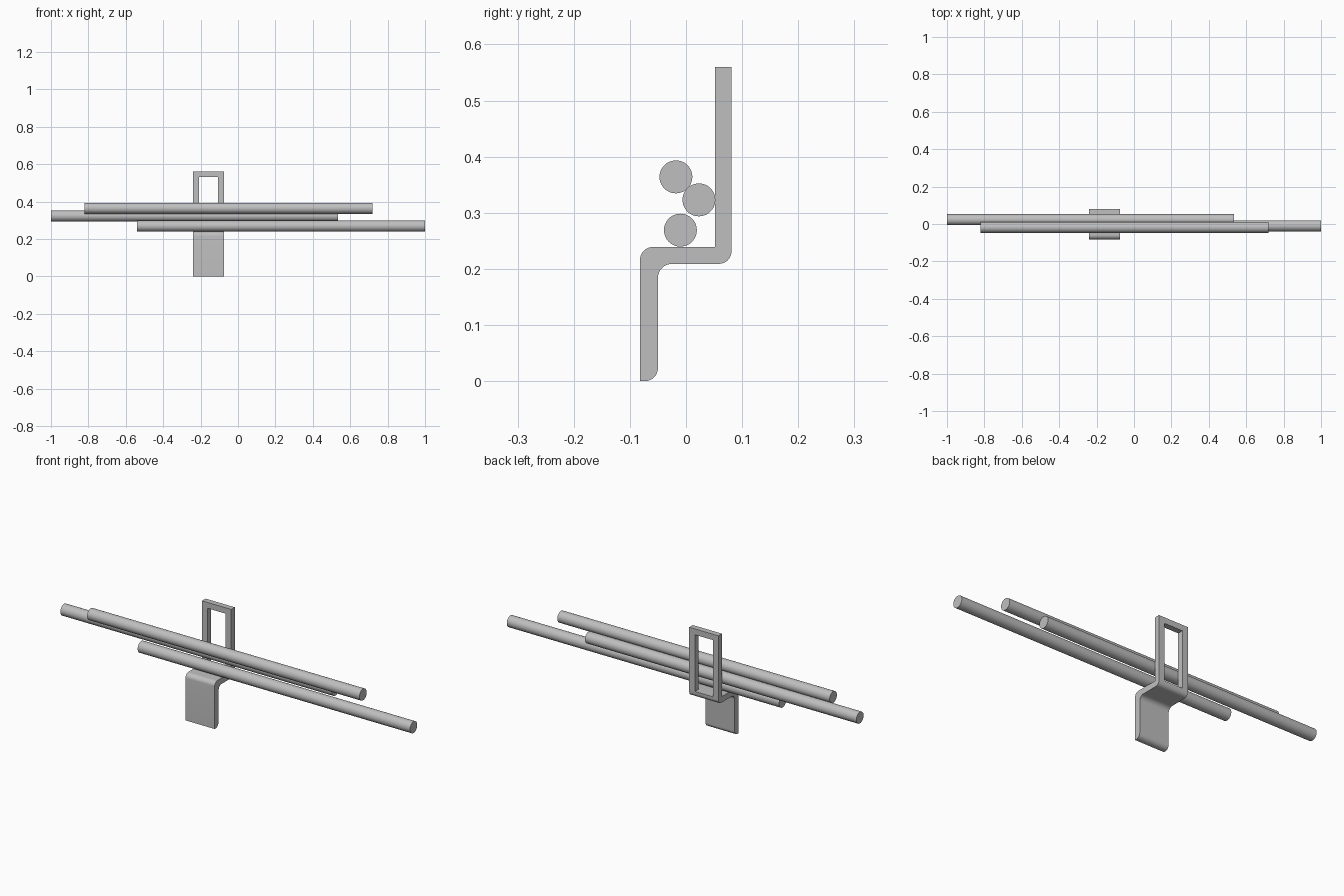
import bpy, bmesh, math
from mathutils import Vector

cube = bpy.data.objects.get("Cube")
if cube:
    bpy.data.objects.remove(cube, do_unlink=True)

grey = bpy.data.materials.new("light_grey")
grey.use_nodes = True
GREY = (0.52, 0.52, 0.52, 1)
grey.diffuse_color = GREY
grey.node_tree.nodes["Principled BSDF"].inputs["Base Color"].default_value = GREY


def finish(obj):
    if not obj.data.materials:
        obj.data.materials.append(grey)
    bpy.ops.object.select_all(action="DESELECT")
    obj.select_set(True)
    bpy.context.view_layer.objects.active = obj
    bpy.ops.object.shade_smooth_by_angle(angle=math.radians(35))


def rod(name, x0, x1, y, z, radius=0.0293):
    bpy.ops.mesh.primitive_cylinder_add(
        vertices=48, radius=radius, depth=x1 - x0,
        location=((x0 + x1) / 2, y, z), rotation=(0, math.pi / 2, 0))
    obj = bpy.context.object
    obj.name = name
    finish(obj)


def rounded(corners, steps=8):
    """Round each (y, z, radius) right-angle corner of a closed outline."""
    points = []
    for i, (y, z, r) in enumerate(corners):
        p = Vector((y, z))
        if r == 0:
            points.append(p)
            continue
        a = (Vector(corners[i - 1][:2]) - p).normalized()
        b = (Vector(corners[(i + 1) % len(corners)][:2]) - p).normalized()
        center = p + (a + b) * r
        for k in range(steps + 1):
            t = k / steps * math.pi / 2
            points.append(center - b * r * math.cos(t) - a * r * math.sin(t))
    return points


def extrude_x(name, outline, x0, x1):
    bm = bmesh.new()
    face = bm.faces.new([bm.verts.new((x0, p[0], p[1])) for p in outline])
    new = bmesh.ops.extrude_face_region(bm, geom=[face])["geom"]
    bmesh.ops.translate(bm, vec=(x1 - x0, 0, 0),
                        verts=[v for v in new if isinstance(v, bmesh.types.BMVert)])
    bmesh.ops.recalc_face_normals(bm, faces=bm.faces)
    mesh = bpy.data.meshes.new(name)
    bm.to_mesh(mesh)
    bm.free()
    obj = bpy.data.objects.new(name, mesh)
    bpy.context.collection.objects.link(obj)
    mesh.materials.append(grey)
    return obj


# Bent sheet bracket: foot, shelf and upright
bracket = extrude_x("bracket", rounded([
    (-0.082, 0, 0), (-0.05, 0, 0.023), (-0.05, 0.209, 0.025),
    (0.081, 0.209, 0.022), (0.081, 0.56, 0), (0.052, 0.56, 0),
    (0.052, 0.239, 0), (-0.082, 0.239, 0.023)]), -0.24, -0.075)

# Window through the upright
window = extrude_x("window_cutter", [
    (0.03, 0.24), (0.12, 0.24), (0.12, 0.53), (0.03, 0.53)], -0.209, -0.107)
window.hide_render = True
cut = bracket.modifiers.new("window", "BOOLEAN")
cut.operation = "DIFFERENCE"
cut.solver = "EXACT"
cut.object = window
finish(bracket)
bpy.ops.object.modifier_apply(modifier=cut.name)
bpy.data.objects.remove(window, do_unlink=True)

# Stacked round rods
rod("lower_rod", -0.54, 1.0, -0.01, 0.269)
rod("middle_rod", -1.0, 0.535, 0.023, 0.323)
rod("upper_rod", -0.82, 0.72, -0.018, 0.364)
